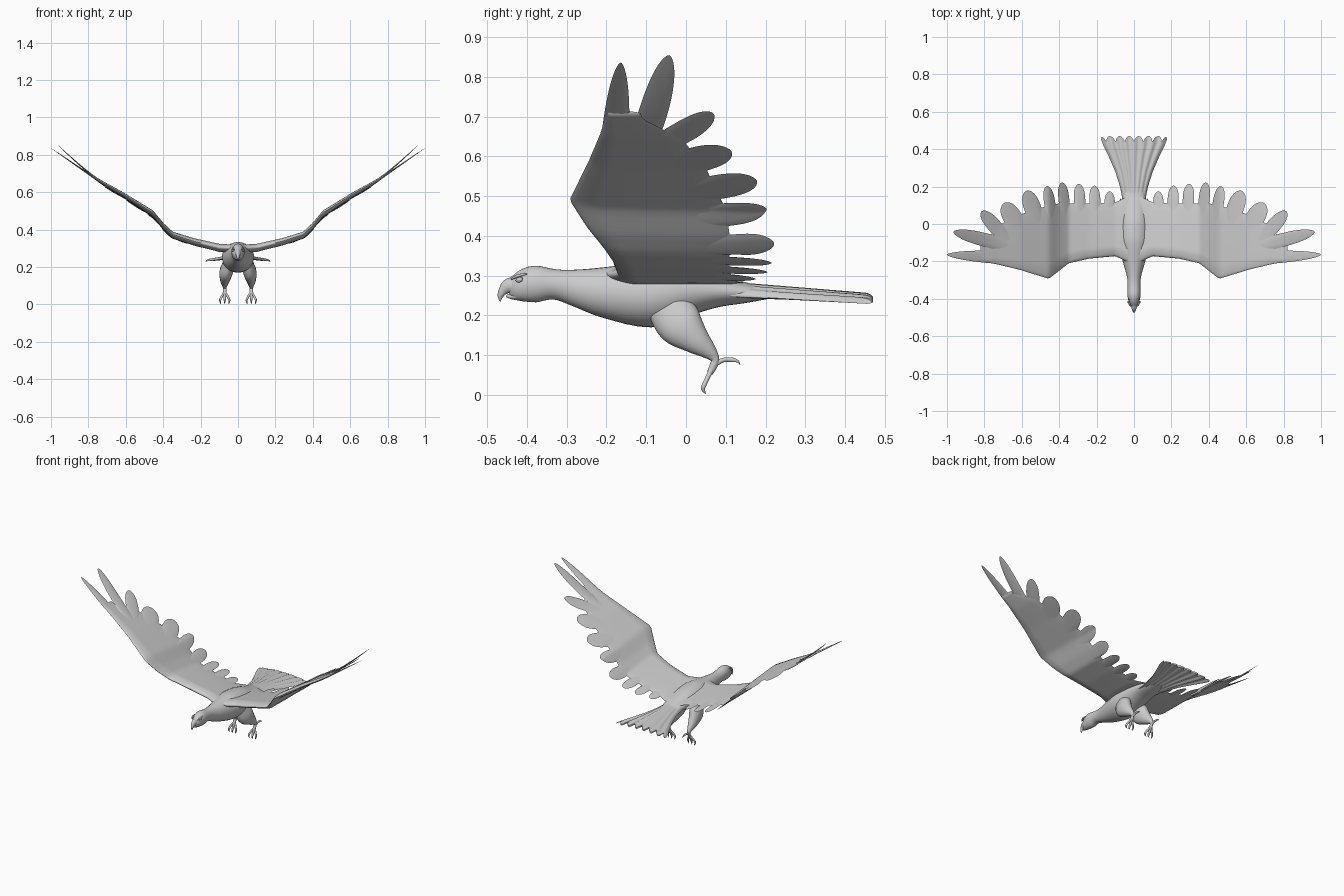
import bpy, bmesh, math
from mathutils import Vector

cube = bpy.data.objects.get("Cube")
if cube:
    bpy.data.objects.remove(cube, do_unlink=True)

grey = bpy.data.materials.new("plumage_grey")
grey.use_nodes = True
grey.diffuse_color = (0.6, 0.6, 0.6, 1)
grey.node_tree.nodes["Principled BSDF"].inputs["Base Color"].default_value = (0.6, 0.6, 0.6, 1)


def spline(stations, f):
    """Smooth interpolation through a list of tuples, f from 0 to 1."""
    n = len(stations) - 1
    i = min(int(f * n), n - 1)
    t = f * n - i
    a, b, c, d = (stations[max(0, min(n, i + k))] for k in (-1, 0, 1, 2))
    out = []
    for p, q, r, s in zip(a, b, c, d):
        m, k = (r - p) / 2, (s - q) / 2
        out.append(q + m * t + (3 * (r - q) - 2 * m - k) * t * t + (2 * (q - r) + m + k) * t ** 3)
    return out


def lookup(stations, x):
    """Linear interpolation of a tuple list keyed by its first entry."""
    for a, b in zip(stations, stations[1:]):
        if x <= b[0]:
            break
    t = (x - a[0]) / (b[0] - a[0])
    return [p + (q - p) * t for p, q in zip(a, b)]


def tube(bm, stations, steps=4, sides=20):
    """Loft ellipses along a path of (x, y, z, side radius, other radius)."""
    n = (len(stations) - 1) * steps
    rows = [spline(stations, i / n) for i in range(n + 1)]
    rings = []
    for i, r in enumerate(rows):
        tangent = Vector(rows[min(i + 1, n)][:3]) - Vector(rows[max(i - 1, 0)][:3])
        tangent.x = 0
        up = tangent.cross(Vector((1, 0, 0))).normalized()
        ring = []
        for k in range(sides):
            a = math.tau * k / sides
            offset = Vector((math.cos(a) * r[3], 0, 0)) + up * math.sin(a) * r[4]
            ring.append(bm.verts.new(Vector(r[:3]) + offset))
        rings.append(ring)
    for p, q in zip(rings, rings[1:]):
        for k in range(sides):
            j = (k + 1) % sides
            bm.faces.new((p[k], p[j], q[j], q[k]))
    bm.faces.new(rings[0])
    bm.faces.new(rings[-1])


def shell(bm, nu, nv, fn):
    """Closed thin sheet; fn(u, v) gives the middle point and half thickness."""
    sheets = []
    for side in (1, -1):
        grid = []
        for i in range(nu + 1):
            row = []
            for j in range(nv + 1):
                p, h = fn(i / nu, j / nv)
                row.append(bm.verts.new(p + Vector((0, 0, side * h))))
            grid.append(row)
        for i in range(nu):
            for j in range(nv):
                bm.faces.new((grid[i][j], grid[i + 1][j], grid[i + 1][j + 1], grid[i][j + 1]))
        sheets.append(grid)
    border = [(i, 0) for i in range(nu)] + [(nu, j) for j in range(nv)]
    border += [(i, nv) for i in range(nu, 0, -1)] + [(0, j) for j in range(nv, 0, -1)]
    top, low = sheets
    for (a, b), (c, d) in zip(border, border[1:] + border[:1]):
        bm.faces.new((top[a][b], top[c][d], low[c][d], low[a][b]))


def finish(bm, name, mirror=False):
    bmesh.ops.remove_doubles(bm, verts=bm.verts, dist=0.0002)
    bmesh.ops.recalc_face_normals(bm, faces=bm.faces)
    mesh = bpy.data.meshes.new(name)
    bm.to_mesh(mesh)
    bm.free()
    mesh.materials.append(grey)
    ob = bpy.data.objects.new(name, mesh)
    bpy.context.collection.objects.link(ob)
    bpy.ops.object.select_all(action='DESELECT')
    ob.select_set(True)
    bpy.context.view_layer.objects.active = ob
    bpy.ops.object.shade_smooth_by_angle(angle=math.radians(60))
    if mirror:
        ob.modifiers.new("Mirror", 'MIRROR').use_clip = True
    return ob


# Body, neck and head
bm = bmesh.new()
body = [(-.447, .273, .006, .012), (-.44, .273, .015, .025), (-.42, .273, .027, .037),
        (-.38, .279, .035, .046), (-.33, .278, .034, .038), (-.28, .27, .038, .046),
        (-.2, .258, .06, .065), (-.09, .252, .085, .082), (0, .262, .08, .065),
        (.08, .262, .07, .042), (.15, .257, .06, .026), (.22, .256, .04, .012)]
tube(bm, [(0,) + s for s in body], sides=28)
finish(bm, "body")

# Hooked beak
bm = bmesh.new()
tube(bm, [(0, -.42, .272, .02, .026), (0, -.445, .274, .015, .02), (0, -.46, .262, .01, .012),
          (0, -.467, .248, .006, .007), (0, -.467, .235, .001, .001)], sides=16)
tube(bm, [(0, -.42, .25, .017, .012), (0, -.437, .247, .011, .007), (0, -.452, .249, .003, .003)])
finish(bm, "beak")

# Eyes and brow ridges
bm = bmesh.new()
tube(bm, [(.027, -.428, .286, .001, .001), (.028, -.424, .288, .004, .006),
          (.031, -.416, .291, .004, .006), (.032, -.411, .294, .001, .001)], sides=12)
tube(bm, [(.019, -.44, .291, .002, .002), (.026, -.425, .299, .005, .004),
          (.027, -.4, .305, .002, .002)], sides=12)
finish(bm, "eyes", True)

# Wing core: x, leading y, trailing y, height, half thickness
wing = [(0, -.22, .15, .303, .02), (.05, -.195, .14, .303, .024), (.1, -.172, .115, .307, .024),
        (.24, -.185, .11, .34, .021), (.35, -.21, .11, .374, .02), (.4, -.25, .11, .42, .019),
        (.455, -.293, .1, .485, .018), (.61, -.245, .05, .585, .014), (.73, -.216, -.01, .655, .011),
        (.8, -.202, -.11, .7, .007), (1.02, -.165, -.15, .852, .004)]


def surface(x, y):
    return Vector((x, y, lookup(wing, x)[3] - .06 * (y + .2)))


def wing_point(u, v):
    x = .82 * u
    _, lead, trail, _, h = lookup(wing, x)
    v = v ** 1.5
    half = h * min(1, 2.5 * math.sqrt(v)) * (1 - v) ** .6
    return surface(x, lead + (trail - lead) * v), half


bm = bmesh.new()
shell(bm, 64, 20, wing_point)
finish(bm, "wings", True)

# Flight feathers: base x, y, tip x, y, half width, bluntness, lift at tip
feathers = [(.13, .0, .13, .175, .032, 6, 0), (.205, .0, .212, .205, .034, 6, 0),
            (.285, .0, .295, .215, .035, 6, 0), (.36, .0, .385, .222, .033, 6, 0),
            (.43, -.02, .465, .203, .034, 6, 0), (.49, -.06, .575, .178, .052, 6, 0),
            (.57, -.1, .695, .112, .058, 6, 0), (.64, -.13, .815, .068, .043, 6, .015),
            (.62, -.13, .965, -.042, .043, 4, .05), (.5, -.19, 1.0, -.164, .045, 2.2, .0)]


def feather(bm, bx, by, tx, ty, width, blunt, lift):
    base, run = Vector((bx, by)), Vector((tx - bx, ty - by))
    side = Vector((-run.y, run.x)).normalized()

    def point(u, v):
        t = math.sin(u * math.pi / 2)
        w = 2 * v - 1
        half_width = width * (.75 + .25 * t) * max(0, 1 - t ** blunt) ** .6
        p = base + run * t + side * w * half_width
        q = surface(p.x, p.y)
        q.z += lift * t * t
        return q, (.003 + .005 * (1 - t)) * (1 - w * w) ** .5 * (1 - t ** 8)
    shell(bm, 20, 8, point)


bm = bmesh.new()
for spec in feathers:
    feather(bm, *spec)
finish(bm, "flight_feathers", True)

# Fanned tail: y, half width
fan = [(.06, .06), (.16, .066), (.21, .078), (.28, .1), (.36, .135), (.42, .165), (.48, .185)]


def tail_point(u, v):
    w = 2 * v - 1
    end = .44 + .03 * abs(math.sin(w * math.pi * 3.5)) ** .7 - .012 * (abs(w) > .97)
    y = .06 + (end - .06) * u
    p = Vector((w * lookup(fan, y)[1], y, .268 - .02 * u - .014 * w * w + .005 * u * math.cos(w * math.pi * 7)))
    return p, (.016 * (1 - u) + .005) * (1 - w * w) ** .5


bm = bmesh.new()
shell(bm, 20, 84, tail_point)
finish(bm, "tail")

# Thighs and shanks
bm = bmesh.new()
tube(bm, [(.05, -.045, .225, .03, .055), (.062, -.015, .178, .036, .058), (.069, .025, .138, .028, .037),
          (.071, .055, .112, .018, .022), (.071, .073, .09, .01, .011), (.071, .069, .073, .009, .01),
          (.071, .06, .055, .008, .008)])
finish(bm, "legs", True)

# Front toes and hind toe, each ending in a claw
bm = bmesh.new()
for spread in (-.024, 0, .024):
    tube(bm, [(.071, .066, .068, .007, .007), (.071 + spread * .6, .055, .045, .007, .006),
              (.071 + spread, .046, .026, .006, .006), (.071 + spread, .043, .014, .004, .005),
              (.071 + spread * .9, .05, .003, .001, .001)], sides=10)
tube(bm, [(.071, .07, .076, .007, .007), (.071, .095, .088, .006, .006), (.071, .118, .088, .005, .006),
          (.071, .131, .084, .003, .003), (.071, .136, .076, .001, .001)], sides=10)
finish(bm, "talons", True)
